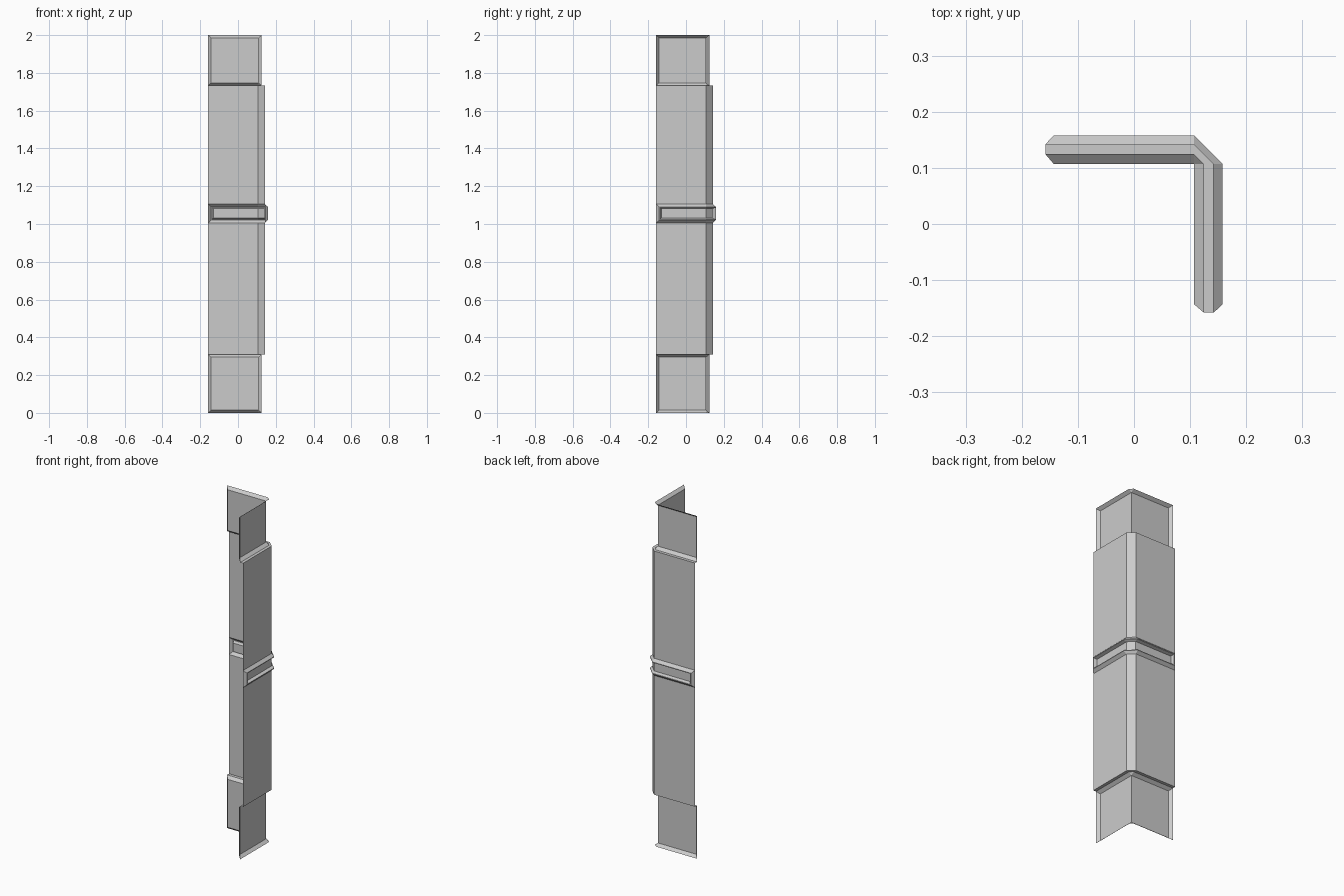
import bpy, bmesh

if "Cube" in bpy.data.objects:
    bpy.data.objects.remove(bpy.data.objects["Cube"])

C = 0.107      # inner corner of the L in plan
END = -0.158   # free end of both arms


def row(bm, d, e, z):
    """L-shaped row pushed outward by d, with a chamfered corner."""
    pts = [(e, C + d), (C, C + d), (C + d, C), (C + d, e)]
    return [bm.verts.new((x, y, z)) for x, y in pts]


def strip(bm, upper, lower):
    for i in range(3):
        bm.faces.new((upper[i], upper[i + 1], lower[i + 1], lower[i]))


def finish(bm, name):
    bmesh.ops.dissolve_degenerate(bm, edges=bm.edges, dist=1e-5)
    bmesh.ops.remove_doubles(bm, verts=bm.verts, dist=1e-5)
    me = bpy.data.meshes.new(name)
    bm.to_mesh(me)
    bm.free()
    bpy.context.collection.objects.link(bpy.data.objects.new(name, me))


def framed_panel(name, loops):
    """Nested outlines (offset, inset, z low, z high); the last one is filled."""
    bm = bmesh.new()
    prev = None
    for d, inset, z0, z1 in loops:
        top, bot = row(bm, d, END + inset, z1), row(bm, d, END + inset, z0)
        if prev:
            ptop, pbot = prev
            strip(bm, ptop, top)
            strip(bm, bot, pbot)
            bm.faces.new((ptop[0], top[0], bot[0], pbot[0]))
            bm.faces.new((top[3], ptop[3], pbot[3], bot[3]))
        prev = top, bot
    strip(bm, *prev)
    finish(bm, name)


def folded_sheet(name, profile):
    """Sheet swept along the L from a top-to-bottom (offset, z) profile."""
    bm = bmesh.new()
    rows = [row(bm, d, END, z) for d, z in profile]
    for a, b in zip(rows, rows[1:]):
        strip(bm, a, b)
    finish(bm, name)


RIM, MID, BAND, B = 0.0175, 0.035, 0.051, 0.015
Z1, Z2, Z3, Z4 = 0.31, 1.006, 1.106, 1.732

# Recessed end panels with flared rims
for name, lo, hi in (("lower_panel", 0.0, Z1), ("upper_panel", Z4, 2.0)):
    framed_panel(name, [(RIM, 0, lo, hi), (0, B, lo + B, hi - B)])

# Main corner cladding with a ledge to each end panel
folded_sheet("lower_cladding", [(MID, Z2), (MID, Z1), (RIM, Z1)])
folded_sheet("upper_cladding", [(RIM, Z4), (MID, Z4), (MID, Z3)])

# Raised middle band with a channel around the corner
framed_panel("middle_band", [
    (MID, 0, Z2, Z3),
    (BAND, B, Z2 + B, Z3 - B),
    (BAND, 0.021, Z2 + 0.019, Z3 - 0.019),
    (MID - 0.002, 0.027, Z2 + 0.025, Z3 - 0.025),
])
